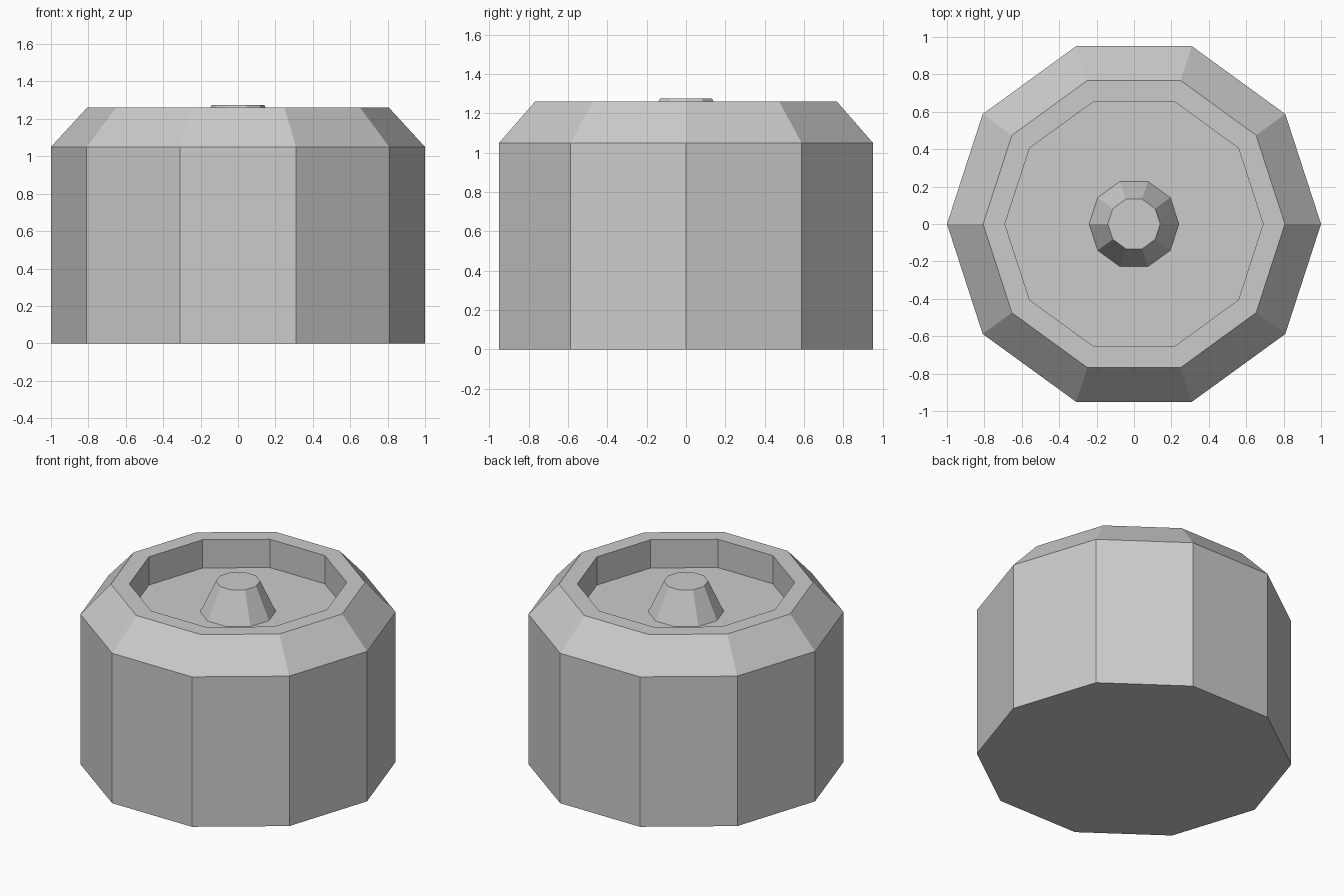
import bpy, bmesh
from math import cos, sin, tau

if "Cube" in bpy.data.objects:
    bpy.data.objects.remove(bpy.data.objects["Cube"])

SIDES = 10


def lathe(name, profile):
    """Closed ten-sided solid from a list of (radius, z) rings, bottom to top."""
    bm = bmesh.new()
    rings = [[bm.verts.new((r * cos(tau * i / SIDES), r * sin(tau * i / SIDES), z))
              for i in range(SIDES)] for r, z in profile]
    for low, high in zip(rings, rings[1:]):
        for i in range(SIDES):
            j = (i + 1) % SIDES
            bm.faces.new((low[i], low[j], high[j], high[i]))
    bm.faces.new(rings[0][::-1])
    bm.faces.new(rings[-1])
    mesh = bpy.data.meshes.new(name)
    bm.to_mesh(mesh)
    bm.free()
    obj = bpy.data.objects.new(name, mesh)
    bpy.context.collection.objects.link(obj)
    return obj


FLOOR = 1.062

# Drum body: straight wall, sloped shoulder, flat rim, recessed floor
lathe("drum_body", [(1.0, 0), (1.0, 1.05), (0.807, 1.26), (0.69, 1.26), (0.69, FLOOR)])

# Tapered knob standing in the recess
lathe("center_knob", [(0.24, FLOOR), (0.14, 1.275)])
